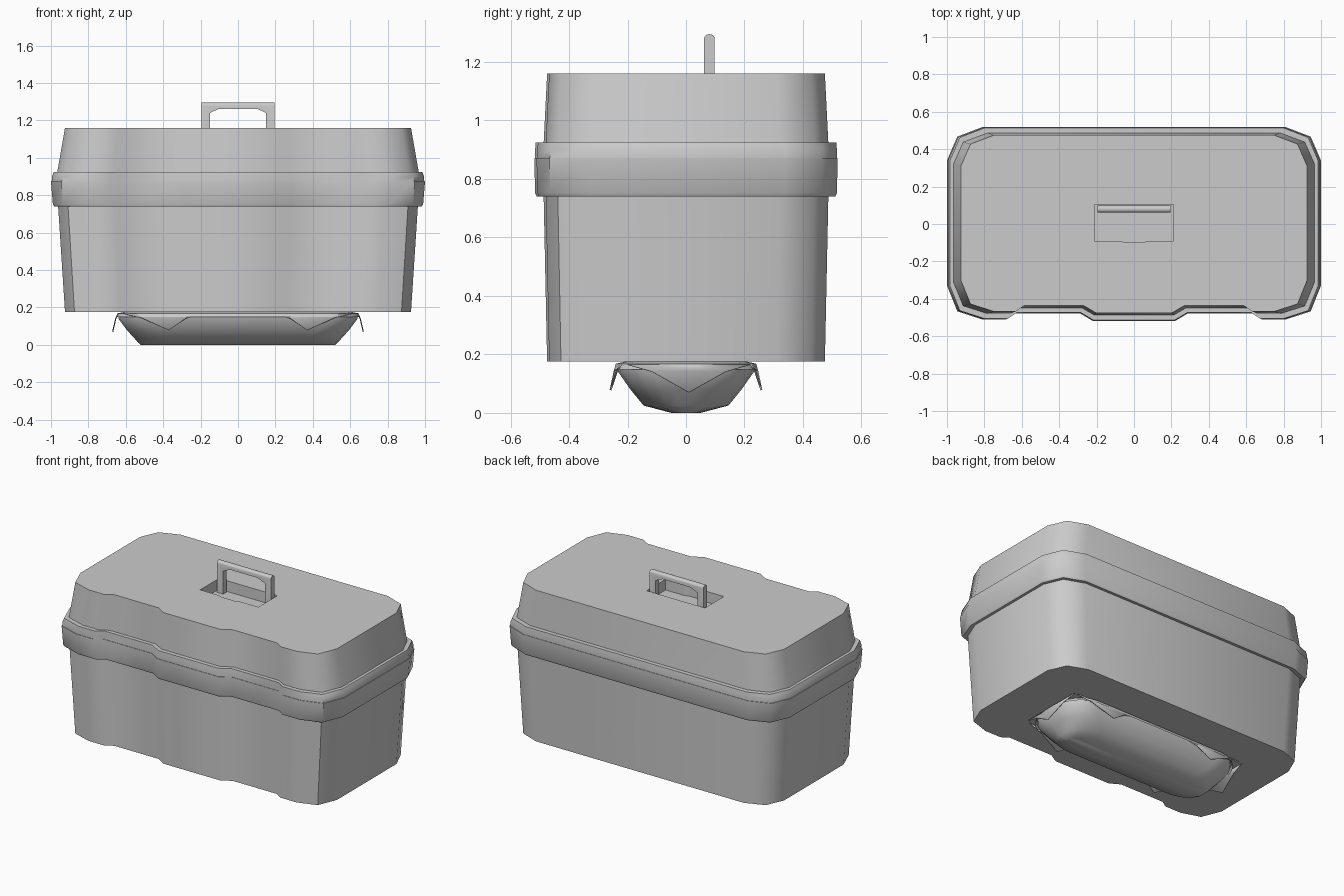
import bpy, bmesh
from math import sin, cos, pi, radians

if "Cube" in bpy.data.objects:
    bpy.data.objects.remove(bpy.data.objects["Cube"])


def finish(bm, name, angle=50):
    bmesh.ops.recalc_face_normals(bm, faces=bm.faces[:])
    me = bpy.data.meshes.new(name)
    bm.to_mesh(me)
    bm.free()
    ob = bpy.data.objects.new(name, me)
    bpy.context.collection.objects.link(ob)
    bpy.ops.object.select_all(action='DESELECT')
    ob.select_set(True)
    bpy.context.view_layer.objects.active = ob
    if angle:
        bpy.ops.object.shade_smooth_by_angle(angle=radians(angle))
    return ob


def loft(name, levels, outline, bottom=False, top=False, angle=50):
    """Skin an outline through levels of (z, half x, half y)."""
    bm = bmesh.new()
    rings = [[bm.verts.new((x, y, z)) for x, y in outline(hx, hy)]
             for z, hx, hy in levels]
    n = len(rings[0])
    for a, b in zip(rings, rings[1:]):
        for i in range(n):
            j = (i + 1) % n
            bm.faces.new((a[i], a[j], b[j], b[i]))
    if bottom:
        bm.faces.new(rings[0])
    if top:
        bm.faces.new(rings[-1])
    return finish(bm, name, angle)


# Box outline: chamfered corners, raised pads along the front
HALF = [(0.22, -1.0), (0.29, -0.92), (0.635, -0.92), (0.685, -0.985),
        (0.81, -0.985), (0.945, -0.9), (1.0, -0.635), (1.0, 0.655),
        (0.945, 0.9), (0.81, 1.0)]


def box_outline(hx, hy):
    pts = HALF + [(-x, y) for x, y in reversed(HALF)]
    return [(x * hx, y * hy) for x, y in pts]


def bag_outline(hx, hy):
    """Rectangle with rounded ends."""
    rx, ry = 0.17, hy * 0.8
    pts = []
    for k, (sx, sy) in enumerate([(1, 1), (-1, 1), (-1, -1), (1, -1)]):
        for i in range(6):
            a = k * pi / 2 + i * pi / 10
            pts.append((sx * (hx - rx) + rx * cos(a), sy * (hy - ry) + ry * sin(a)))
    return pts


# Tapered tub
loft("box_body", [(0.175, 0.925, 0.475), (0.745, 0.962, 0.487)], box_outline, bottom=True)

# Overhanging rim with the lid seam
loft("rim", [(0.745, 0.955, 0.48), (0.74, 0.983, 0.51), (0.752, 0.99, 0.516),
             (0.872, 1.0, 0.519), (0.872, 0.996, 0.516), (0.9, 0.995, 0.516),
             (0.925, 0.985, 0.514), (0.925, 0.96, 0.48)], box_outline)

# Lid with a handle recess
lid = loft("lid", [(0.92, 0.967, 0.487), (1.16, 0.925, 0.475)], box_outline,
           bottom=True, top=True)
bm = bmesh.new()
recess = [(-0.21, 0.105), (-0.21, -0.09), (-0.075, -0.09), (-0.05, -0.1),
          (0.05, -0.1), (0.075, -0.09), (0.21, -0.09), (0.21, 0.105)]
face = bm.faces.new([bm.verts.new((x, y, 1.09)) for x, y in recess])
ext = bmesh.ops.extrude_face_region(bm, geom=[face], use_keep_orig=True)
bmesh.ops.translate(bm, vec=(0, 0, 0.15),
                    verts=[v for v in ext["geom"] if isinstance(v, bmesh.types.BMVert)])
cutter = finish(bm, "recess_cutter", 0)
cutter.hide_render = True
bpy.context.view_layer.objects.active = lid
mod = lid.modifiers.new("recess", 'BOOLEAN')
mod.operation, mod.solver, mod.object = 'DIFFERENCE', 'EXACT', cutter
bpy.ops.object.modifier_apply(modifier=mod.name)
bpy.data.objects.remove(cutter)

# Carry handle with a rounded grip
side = [(0.195, 1.09), (0.195, 1.295), (-0.195, 1.295), (-0.195, 1.09),
        (-0.15, 1.09), (-0.15, 1.24), (-0.1, 1.262), (0.1, 1.262),
        (0.15, 1.24), (0.15, 1.09)]
bm = bmesh.new()
face = bm.faces.new([bm.verts.new((x, 0.062, z)) for x, z in side])
ext = bmesh.ops.extrude_face_region(bm, geom=[face], use_keep_orig=True)
bmesh.ops.translate(bm, vec=(0, 0.036, 0),
                    verts=[v for v in ext["geom"] if isinstance(v, bmesh.types.BMVert)])
grip = [e for e in bm.edges if all(v.co.z > 1.29 for v in e.verts)
        and abs(e.verts[0].co.x - e.verts[1].co.x) > 0.1]
bmesh.ops.bevel(bm, geom=grip, offset=0.015, segments=3, profile=0.5, affect='EDGES')
finish(bm, "handle", 35)

# Rounded bag under the box
loft("under_bag", [(0.0, 0.52, 0.05), (0.025, 0.545, 0.145), (0.08, 0.595, 0.19),
                   (0.14, 0.64, 0.232), (0.165, 0.64, 0.235)], bag_outline,
     bottom=True, angle=40)

# Draped cloth collar between bag and box
loft("cloth_collar", [(0.175, 0.61, 0.21), (0.168, 0.645, 0.24), (0.148, 0.652, 0.246)],
     bag_outline)


def flap(name, top_a, top_b, tip):
    """Pointed cloth corner folded down over the bag."""
    bm = bmesh.new()
    a, b, t = [bm.verts.new(p) for p in (top_a, top_b, tip)]
    # fold line slightly above the middle
    f = [bm.verts.new([p * 0.6 + q * 0.4 for p, q in zip(s, tip)]) for s in (top_a, top_b)]
    for v in f:
        v.co.z += 0.014
    bm.faces.new((a, b, f[1], f[0]))
    bm.faces.new((f[0], f[1], t))
    ob = finish(bm, name, 30)
    mod = ob.modifiers.new("thickness", 'SOLIDIFY')
    mod.thickness, mod.offset = 0.006, 0


for sx, end in ((-1, "left"), (1, "right")):
    flap(f"flap_{end}_end", (sx * 0.642, -0.2, 0.165), (sx * 0.642, 0.22, 0.165),
         (sx * 0.67, 0.01, 0.07))
    for sy, face_name in ((-1, "front"), (1, "back")):
        flap(f"flap_{end}_{face_name}", (sx * 0.62, sy * 0.22, 0.168),
             (sx * 0.22, sy * 0.236, 0.16), (sx * 0.37, sy * 0.258, 0.078))
